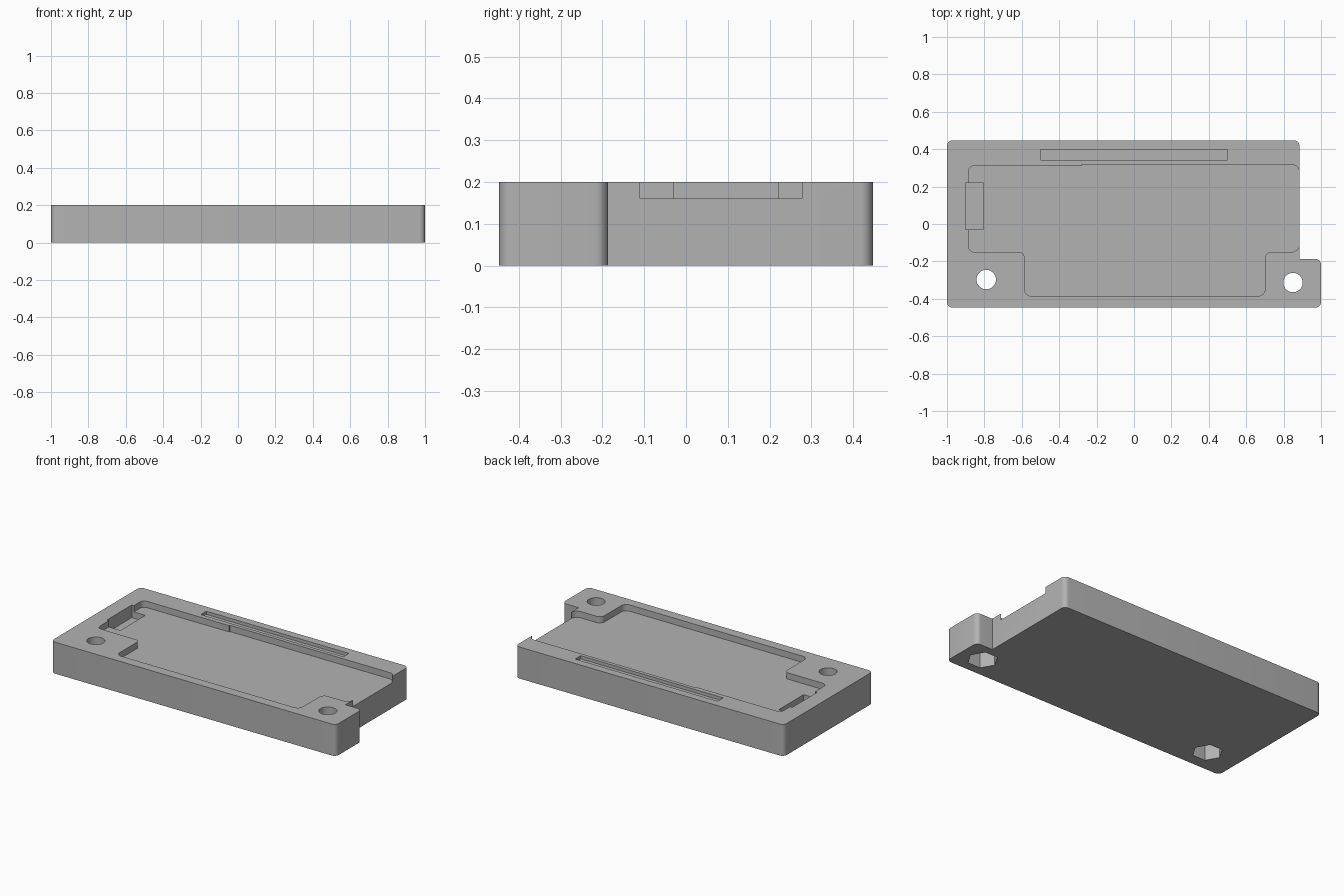
import bpy, bmesh, math
from mathutils import Matrix, Vector

cube = bpy.data.objects.get("Cube")
if cube:
    bpy.data.objects.remove(cube, do_unlink=True)

grey = bpy.data.materials.new("plain grey")
grey.use_nodes = True
colour = (0.45, 0.45, 0.45, 1)
grey.diffuse_color = colour
grey.node_tree.nodes["Principled BSDF"].inputs["Base Color"].default_value = colour


def rounded(corners, steps=8):
    """Round right-angled corners given as (x, y, radius)."""
    pts = []
    n = len(corners)
    for i, (x, y, r) in enumerate(corners):
        p = Vector((x, y))
        if r == 0:
            pts.append(p)
            continue
        u = (Vector(corners[i - 1][:2]) - p).normalized()
        v = (Vector(corners[(i + 1) % n][:2]) - p).normalized()
        centre = p + r * (u + v)
        for k in range(steps + 1):
            a = math.pi / 2 * k / steps
            pts.append(centre - r * (math.cos(a) * v + math.sin(a) * u))
    return pts


def prism(name, pts, low, high, matrix=None):
    """Extrude a flat outline from low to high."""
    bm = bmesh.new()
    face = bm.faces.new([bm.verts.new((p[0], p[1], low)) for p in pts])
    top = bmesh.ops.extrude_face_region(bm, geom=[face])["geom"]
    bmesh.ops.translate(bm, vec=(0, 0, high - low),
                        verts=[g for g in top if isinstance(g, bmesh.types.BMVert)])
    if matrix:
        bm.transform(matrix)
    bmesh.ops.recalc_face_normals(bm, faces=bm.faces)
    mesh = bpy.data.meshes.new(name)
    bm.to_mesh(mesh)
    bm.free()
    mesh.materials.append(grey)
    obj = bpy.data.objects.new(name, mesh)
    bpy.context.collection.objects.link(obj)
    return obj


def box(x0, x1, y0, y1):
    return [(x0, y0), (x1, y0), (x1, y1), (x0, y1)]


def ring(x, y, radius, sides):
    return [(x + radius * math.cos(math.tau * k / sides),
             y + radius * math.sin(math.tau * k / sides)) for k in range(sides)]


# Tray body with a tab at the front left
tray = prism("enclosure_tray", rounded([
    (-1, -.447, .03), (1, -.447, .03), (1, -.187, .03), (.885, -.187, 0),
    (.885, .447, .03), (-1, .447, .03)]), 0, .2)

# Shallow circuit board pocket, open on the left side
cutters = [prism("pocket_cutter", rounded([
    (-.885, -.15, .03), (-.585, -.15, .03), (-.585, -.385, .035), (.7, -.385, .035),
    (.7, -.15, .035), (.8855, -.15, .045), (.8855, .318, .045), (-.28, .318, 0),
    (-.28, .311, 0), (-.885, .311, .03)]), .16, .3)]

# Rounded plug channel through the right wall
sideways = Matrix(((0, 0, 1, 0), (1, 0, 0, 0), (0, 1, 0, 0), (0, 0, 0, 1)))
cutters.append(prism("channel_cutter", rounded([
    (-.09, .09, .11), (.28, .09, .11), (.28, .3, 0), (-.09, .3, 0)], 12),
    -1.1, -.88, sideways))

# Connector recess and the long rim slot
cutters.append(prism("recess_cutter", box(-.9, -.805, -.03, .22), .12, .3))
cutters.append(prism("slot_cutter", box(-.5, .5, .342, .397), .18, .3))

# Screw holes with hexagonal nut pockets underneath
for x, y in ((-.79, -.297), (.85, -.313)):
    cutters.append(prism("hole_cutter", ring(x, y, .052, 32), -.1, .3))
    cutters.append(prism("nut_cutter", ring(x, y, .088, 6), -.1, .1))

bpy.ops.object.select_all(action='DESELECT')
bpy.context.view_layer.objects.active = tray
tray.select_set(True)
for cutter in cutters:
    cutter.hide_render = True
    cut = tray.modifiers.new("cut", 'BOOLEAN')
    cut.operation = 'DIFFERENCE'
    cut.solver = 'EXACT'
    cut.object = cutter
    bpy.ops.object.modifier_apply(modifier=cut.name)
    bpy.data.objects.remove(cutter, do_unlink=True)

bpy.ops.object.shade_smooth_by_angle(angle=math.radians(30))
